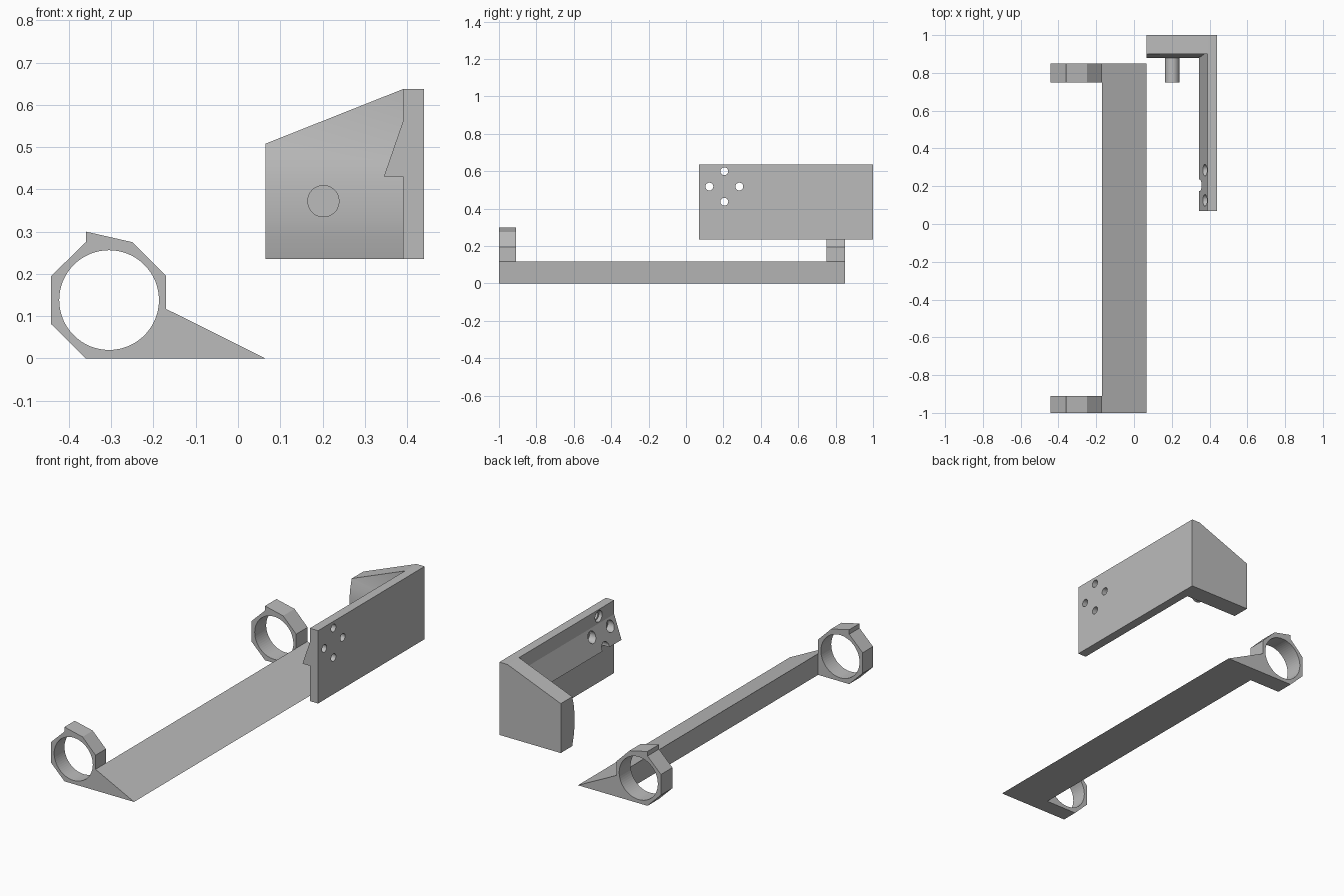
import bpy, bmesh, math
from mathutils import Vector, Matrix

if "Cube" in bpy.data.objects:
    bpy.data.objects.remove(bpy.data.objects["Cube"])

grey = bpy.data.materials.new("plain grey")
grey.diffuse_color = (0.5, 0.5, 0.5, 1)
grey.use_nodes = True
grey.node_tree.nodes["Principled BSDF"].inputs["Base Color"].default_value = grey.diffuse_color


def finish(name, bm):
    bmesh.ops.recalc_face_normals(bm, faces=bm.faces)
    me = bpy.data.meshes.new(name)
    bm.to_mesh(me)
    bm.free()
    ob = bpy.data.objects.new(name, me)
    bpy.context.collection.objects.link(ob)
    me.materials.append(grey)
    return ob


def prism(points, start, step):
    """Extrude a list of 3D points, shifted by start, along step."""
    bm = bmesh.new()
    face = bm.faces.new([bm.verts.new(Vector(p) + Vector(start)) for p in points])
    ext = bmesh.ops.extrude_face_region(bm, geom=[face])
    bmesh.ops.translate(bm, vec=step, verts=[g for g in ext["geom"] if isinstance(g, bmesh.types.BMVert)])
    return bm


def prism_y(name, xz, y0, y1):
    return finish(name, prism([(x, 0, z) for x, z in xz], (0, y0, 0), (0, y1 - y0, 0)))


def cylinder(name, centre, radius, depth, axis, sides=48):
    bm = bmesh.new()
    turn = Matrix.Rotation(math.pi / 2, 4, axis)
    bmesh.ops.create_cone(bm, cap_ends=True, segments=sides, radius1=radius, radius2=radius,
                          depth=depth, matrix=Matrix.Translation(centre) @ turn)
    return finish(name, bm)


def cut(target, cutter):
    cutter.hide_render = True
    cutter.hide_set(True)
    mod = target.modifiers.new("cut", "BOOLEAN")
    mod.operation = "DIFFERENCE"
    mod.solver = "EXACT"
    mod.object = cutter


def smooth(ob, angle=30):
    bpy.ops.object.select_all(action="DESELECT")
    ob.select_set(True)
    bpy.context.view_layer.objects.active = ob
    bpy.ops.object.shade_smooth_by_angle(angle=math.radians(angle))


# Long wedge bar along the ground
prism_y("wedge_bar", [(-0.17, 0), (0.065, 0), (-0.17, 0.117)], -1, 0.85)

# Octagonal clamp rings with a raised lip at both ends of the bar
ring = [(-0.36, 0), (-0.17, 0), (-0.17, 0.195), (-0.25, 0.275), (-0.36, 0.30),
        (-0.36, 0.275), (-0.442, 0.195), (-0.442, 0.081)]
for label, y0, y1 in (("front", -1, -0.91), ("back", 0.75, 0.85)):
    ob = prism_y(label + "_ring", ring, y0, y1)
    cut(ob, cylinder(label + "_ring_cutter", (-0.305, (y0 + y1) / 2, 0.138), 0.118, 0.3, "X", 64))

# Side plate with a triangular inner rib
plate = prism_y("side_plate", [(0.39, 0.235), (0.44, 0.235), (0.44, 0.637), (0.39, 0.637),
                               (0.39, 0.56), (0.345, 0.43), (0.39, 0.43)], 0.07, 0.91)

# Four screw holes, wider on the inner side
for i, (y, z) in enumerate([(0.205, 0.6), (0.125, 0.518), (0.285, 0.518), (0.205, 0.437)]):
    cut(plate, cylinder(f"hole_cutter_{i}", (0.4, y, z), 0.021, 0.3, "Y", 32))
    cut(plate, cylinder(f"bore_cutter_{i}", (0.335, y, z), 0.031, 0.15, "Y", 32))

# Back wall with a bulging inner face and a sloping top
profile = [(1, 0.235), (0.9, 0.235), (0.887, 0.285), (0.88, 0.335), (0.88, 0.41),
           (0.887, 0.46), (0.9, 0.51), (0.9, 0.637), (1, 0.637)]
bm = prism([(0, y, z) for y, z in profile], (0.065, 0, 0), (0.327, 0, 0))
cutting = bmesh.ops.bisect_plane(bm, geom=bm.verts[:] + bm.edges[:] + bm.faces[:],
                                 plane_co=(0.065, 0, 0.508), plane_no=(-0.129, 0, 0.325),
                                 clear_outer=True)
bmesh.ops.holes_fill(bm, edges=[e for e in bm.edges if e.is_boundary])
smooth(finish("back_wall", bm), 20)

# Corner block joining the wall and the side plate
prism_y("wall_corner", [(0.39, 0.235), (0.44, 0.235), (0.44, 0.637), (0.39, 0.637)], 0.9, 1)

# Round peg on the back wall
smooth(cylinder("peg", (0.202, 0.825, 0.372), 0.038, 0.15, "X"))
